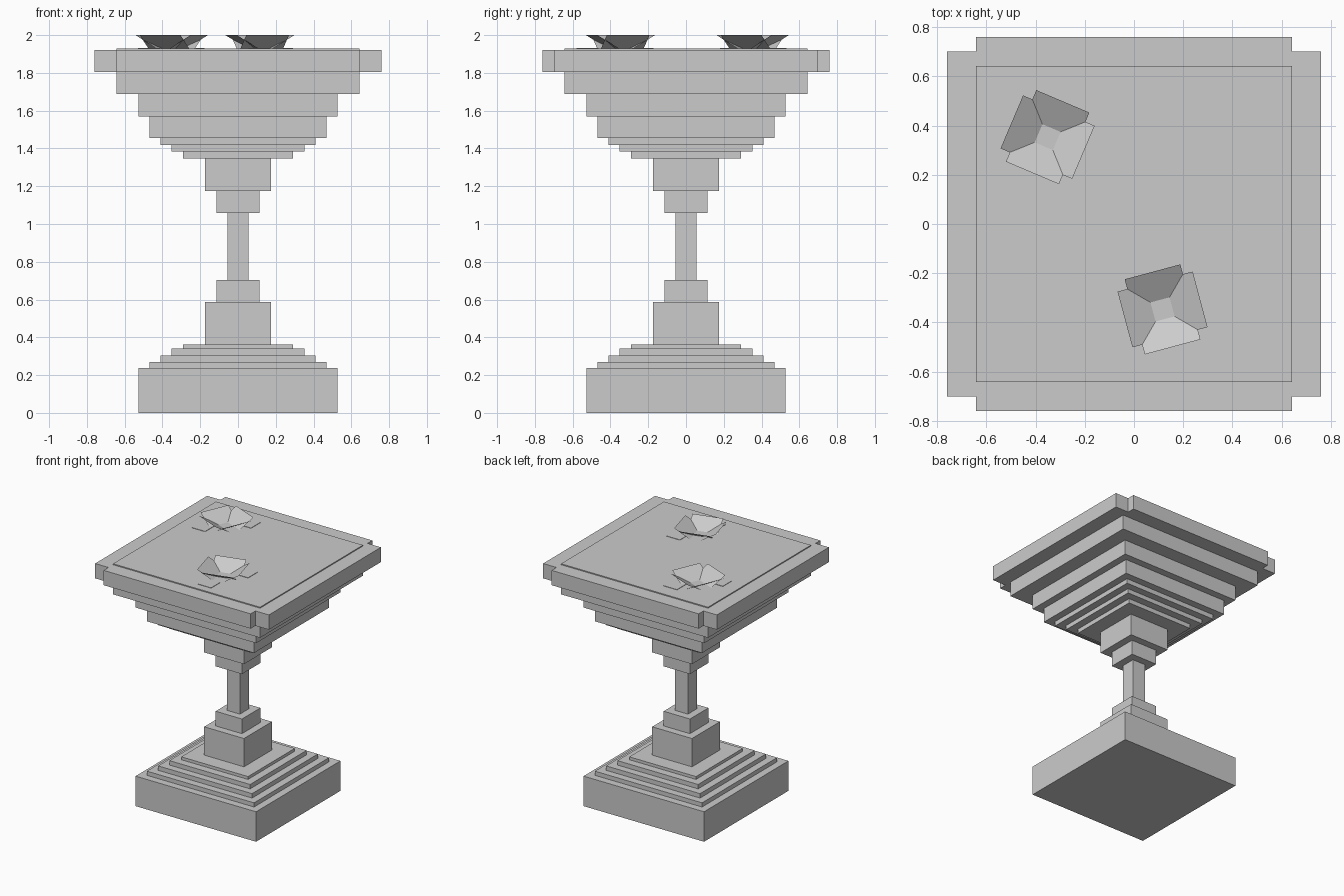
import bpy
import bmesh
from math import radians
from mathutils import Matrix, Vector

cube = bpy.data.objects.get("Cube")
if cube:
    bpy.data.objects.remove(cube, do_unlink=True)

stone = bpy.data.materials.new("stone_grey")
stone.use_nodes = True
GREY = (0.6, 0.6, 0.6, 1)
stone.diffuse_color = GREY
stone.node_tree.nodes["Principled BSDF"].inputs["Base Color"].default_value = GREY


def finish(name, bm):
    mesh = bpy.data.meshes.new(name)
    bm.to_mesh(mesh)
    bm.free()
    mesh.materials.append(stone)
    obj = bpy.data.objects.new(name, mesh)
    bpy.context.collection.objects.link(obj)
    return obj


def slab(name, half_x, half_y, low, high, x=0, y=0):
    bm = bmesh.new()
    place = Matrix.Translation((x, y, (low + high) / 2))
    size = Matrix.Diagonal((half_x * 2, half_y * 2, high - low, 1))
    bmesh.ops.create_cube(bm, size=1, matrix=place @ size)
    return finish(name, bm)


def stack(name, bottom, steps):
    """Square slabs piled upwards, each given as (half width, top height)."""
    for i, (half, top) in enumerate(steps, 1):
        slab(f"{name}_{i}", half, half, bottom, top)
        bottom = top


# Stepped foot, slender stem and flaring bowl
stack("foot_step", 0, [(.527, .237), (.469, .27), (.411, .305), (.353, .34), (.292, .363)])
stack("stem_block", .363, [(.174, .587), (.115, .703), (.056, 1.058), (.115, 1.175), (.174, 1.348)])
stack("bowl_step", 1.348, [(.292, 1.383), (.353, 1.418), (.411, 1.455), (.469, 1.57),
                           (.527, 1.688), (.643, 1.805)])

# Rim of two crossed slabs, with a slightly raised table top
slab("rim_wide", .76, .70, 1.805, 1.922)
slab("rim_deep", .643, .76, 1.805, 1.922)
slab("table_top", .643, .643, 1.805, 1.93)


# Flowers: four tilted petals that cross each other, around an open centre
def flower(name, x, y, turn):
    bm = bmesh.new()
    inner, outer, width = .035, .158, .117
    for quarter in range(4):
        spin = Matrix.Rotation(radians(turn + 90 * quarter), 3, "Z")
        corners = [(inner, -width, 1.927), (outer, -width, 2),
                   (outer, width, 2), (inner, width, 1.927)]
        bm.faces.new([bm.verts.new(spin @ Vector(c) + Vector((x, y, 0))) for c in corners])
    finish(name, bm)


flower("back_flower", -.351, .353, -23)
flower("front_flower", .116, -.347, 15)

# Flat square leaves beside the flowers
for i, (x, y) in enumerate([(-.235, .473), (-.471, .237), (.232, -.23), (.113, -.522)], 1):
    slab(f"leaf_{i}", .058, .058, 1.929, 1.933, x, y)
